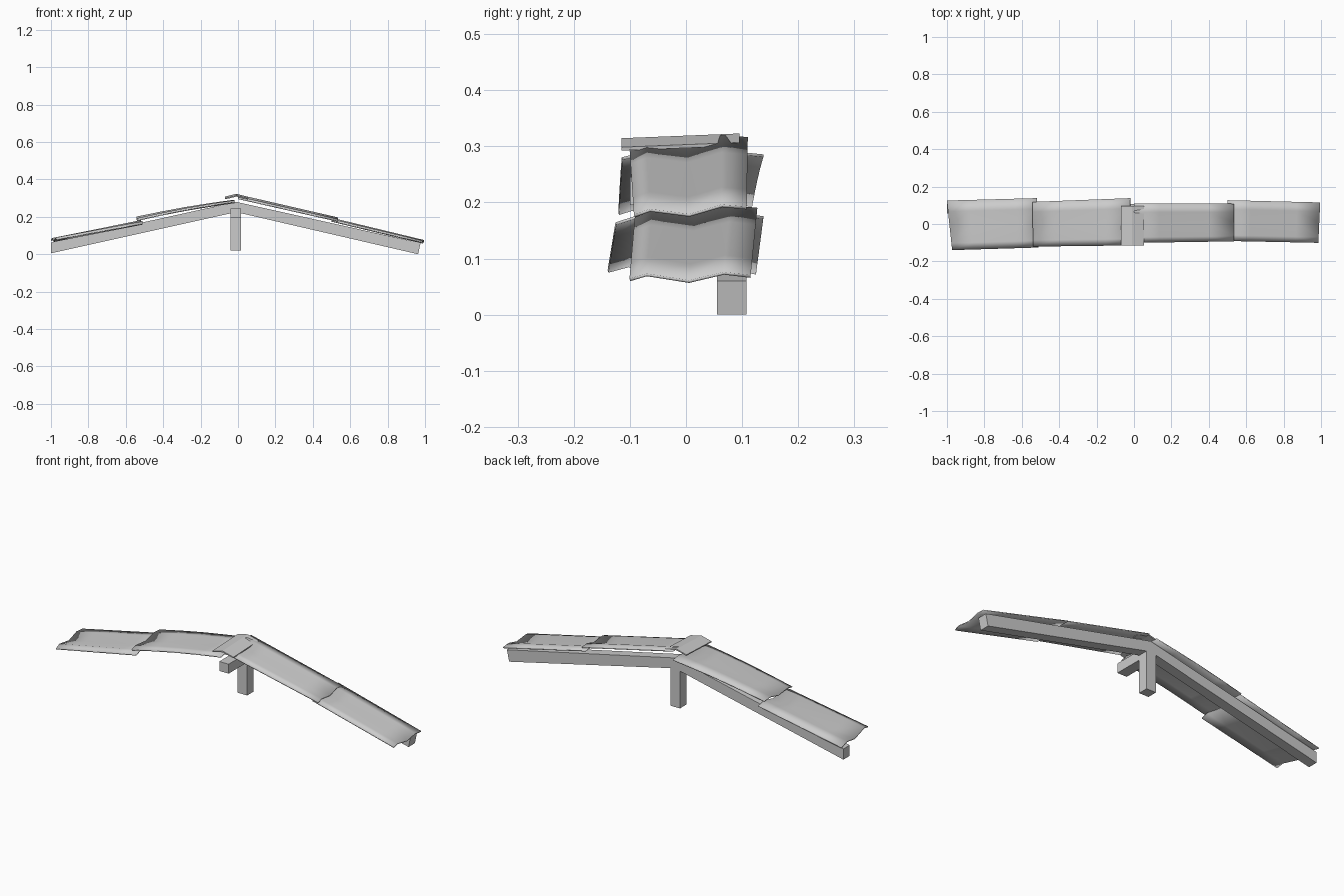
import bpy
import bmesh
import math
from mathutils import Vector

if "Cube" in bpy.data.objects:
    bpy.data.objects.remove(bpy.data.objects["Cube"])

# Single plain colour
grey = bpy.data.materials.new("plain_grey")
grey.use_nodes = True
colour = (0.6, 0.6, 0.6, 1)
grey.diffuse_color = colour
grey.node_tree.nodes["Principled BSDF"].inputs["Base Color"].default_value = colour


def finish(name, bm):
    bmesh.ops.recalc_face_normals(bm, faces=bm.faces)
    mesh = bpy.data.meshes.new(name)
    bm.to_mesh(mesh)
    bm.free()
    mesh.materials.append(grey)
    obj = bpy.data.objects.new(name, mesh)
    bpy.context.collection.objects.link(obj)
    return obj


def prism(name, profile, y0, y1):
    """Extrude an x-z outline along y."""
    bm = bmesh.new()
    face = bm.faces.new([bm.verts.new((x, y0, z)) for x, z in profile])
    ext = bmesh.ops.extrude_face_region(bm, geom=[face])
    verts = [v for v in ext["geom"] if isinstance(v, bmesh.types.BMVert)]
    bmesh.ops.translate(bm, verts=verts, vec=(0, y1 - y0, 0))
    return finish(name, bm)


def box(x0, x1, z0, z1):
    return [(x0, z0), (x1, z0), (x1, z1), (x0, z1)]


# Timber frame
BACK = (0.055, 0.108)
prism("left_rafter", [(-0.01, 0.225), (0.963, 0.0), (0.976, 0.06), (-0.01, 0.28)], *BACK)
prism("right_rafter", [(-1.0, 0.005), (-0.01, 0.225), (-0.01, 0.28), (-1.0, 0.062)], *BACK)
prism("post", box(-0.04, 0.015, 0.02, 0.25), *BACK)
prism("ridge_beam", box(-0.04, 0.015, 0.195, 0.245), -0.1, 0.06)

# Wavy cross-section: fraction across the tile, height offset
WAVE = [(0, 0), (0.14, 0.008), (0.49, -0.006), (0.78, 0.007), (1, 0)]
ROWS = 4


def tile(name, low_front, low_back, high_front, high_back, depth=1.0, bow=0.0):
    """Wavy sheet stretched between four corners."""
    lf, lb, hf, hb = map(Vector, (low_front, low_back, high_front, high_back))
    bm = bmesh.new()
    rows = []
    for i in range(ROWS + 1):
        s = i / ROWS
        front, back = lf.lerp(hf, s), lb.lerp(hb, s)
        rise = bow * math.sin(math.pi * s)
        rows.append([bm.verts.new(front.lerp(back, t) + Vector((0, 0, h * depth + rise)))
                     for t, h in WAVE])
    for a, b in zip(rows, rows[1:]):
        for j in range(len(WAVE) - 1):
            bm.faces.new((a[j], a[j + 1], b[j + 1], b[j]))
    obj = finish(name, bm)
    if obj.data.polygons[0].normal.z < 0:
        obj.data.flip_normals()
    solid = obj.modifiers.new("thickness", "SOLIDIFY")
    solid.thickness = 0.005
    solid.offset = 0
    bpy.ops.object.select_all(action="DESELECT")
    obj.select_set(True)
    bpy.context.view_layer.objects.active = obj
    bpy.ops.object.shade_smooth_by_angle(angle=math.radians(35))


# Roof tiles
tile("left_lower_tile", (0.985, -0.1, 0.062), (0.995, 0.115, 0.068),
     (0.5, -0.09, 0.177), (0.5, 0.127, 0.188))
tile("left_upper_tile", (0.535, -0.092, 0.176), (0.535, 0.108, 0.19),
     (0.0, -0.1, 0.297), (0.0, 0.11, 0.314))
tile("right_lower_tile", (-0.972, -0.139, 0.077), (-1.0, 0.125, 0.074),
     (-0.51, -0.125, 0.162), (-0.52, 0.138, 0.173), depth=1.3)
tile("right_upper_tile", (-0.54, -0.12, 0.18), (-0.542, 0.118, 0.195),
     (-0.02, -0.114, 0.278), (-0.02, 0.138, 0.283), bow=0.006)

# Ridge cap, tipped slightly along its length
cap = prism("ridge_cap", [(-0.068, 0.297), (-0.01, 0.311), (0.053, 0.296),
                          (0.054, 0.302), (-0.01, 0.318), (-0.069, 0.303)], -0.115, 0.095)
for v in cap.data.vertices:
    v.co.z += 0.04 * v.co.y + 0.001
